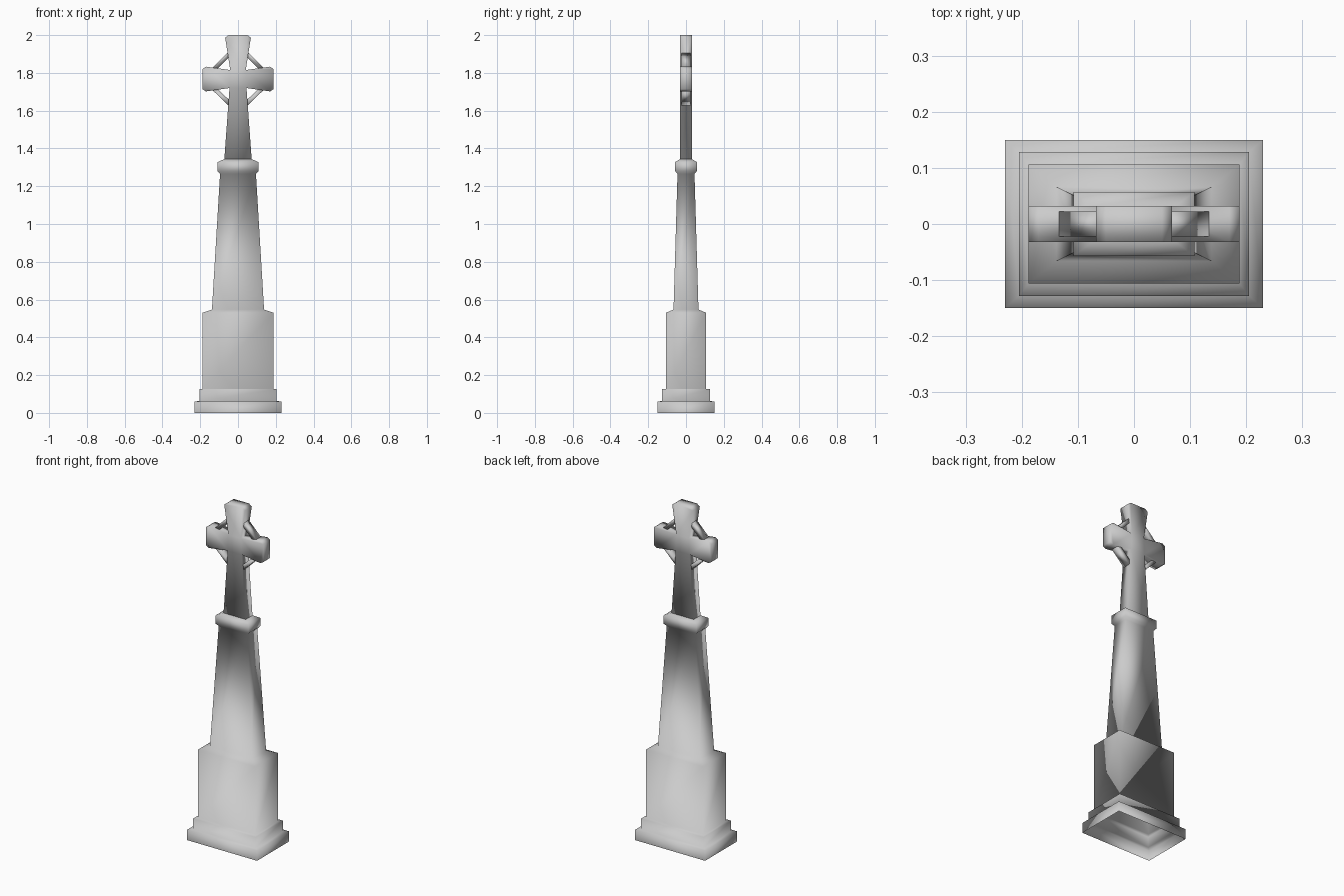
import bpy
import bmesh
from mathutils import Vector

cube = bpy.data.objects.get("Cube")
if cube:
    bpy.data.objects.remove(cube, do_unlink=True)

# Single stone colour
stone = bpy.data.materials.new("grey stone")
stone.use_nodes = True
stone.diffuse_color = (0.6, 0.6, 0.6, 1)
bsdf = next(n for n in stone.node_tree.nodes if n.type == 'BSDF_PRINCIPLED')
bsdf.inputs["Base Color"].default_value = stone.diffuse_color
bsdf.inputs["Roughness"].default_value = 0.8


def finish(bm, name):
    """Turn a bmesh into a soft-shaded stone object."""
    bmesh.ops.recalc_face_normals(bm, faces=bm.faces)
    for face in bm.faces:
        face.smooth = True
    mesh = bpy.data.meshes.new(name)
    bm.to_mesh(mesh)
    bm.free()
    mesh.materials.append(stone)
    obj = bpy.data.objects.new(name, mesh)
    bpy.context.collection.objects.link(obj)
    return obj


def slab(polygons, name, depth):
    """Extrude flat polygons in the xz plane to a slab centred on y."""
    bm = bmesh.new()
    for poly in polygons:
        bm.faces.new([bm.verts.new((x, -depth / 2, z)) for x, z in poly])
    bmesh.ops.remove_doubles(bm, verts=bm.verts, dist=0.0005)
    made = bmesh.ops.extrude_face_region(bm, geom=bm.faces[:], use_keep_orig=True)
    moved = [g for g in made["geom"] if isinstance(g, bmesh.types.BMVert)]
    bmesh.ops.translate(bm, verts=moved, vec=Vector((0, depth, 0)))
    return finish(bm, name)


# Stepped base, block, tapered shaft and collar: one hollow shell
# (half width, half depth, height) of each rectangular ring
rings = [
    (0.23, 0.15, 0), (0.23, 0.15, 0.06),
    (0.205, 0.128, 0.063), (0.205, 0.128, 0.125),
    (0.188, 0.106, 0.127), (0.188, 0.106, 0.53),
    (0.138, 0.066, 0.547), (0.095, 0.045, 1.265),
    (0.108, 0.057, 1.28), (0.108, 0.057, 1.328),
    (0.074, 0.032, 1.343),
]
bm = bmesh.new()
previous = None
for w, d, z in rings:
    ring = [bm.verts.new((sx * w, sy * d, z))
            for sx, sy in ((-1, -1), (1, -1), (1, 1), (-1, 1))]
    if previous:
        for i in range(4):
            j = (i + 1) % 4
            bm.faces.new((previous[i], previous[j], ring[j], ring[i]))
    previous = ring
bm.faces.new(previous)
finish(bm, "pedestal_and_shaft")

# Cross: stem, centre, flared head and two flared arms
low, high = 1.72, 1.815
centre = [(-0.045, low), (0.045, low), (0.041, high), (-0.041, high)]
stem = [(-0.073, 1.335), (0.073, 1.335), centre[1], centre[0]]
head = [centre[3], centre[2], (0.068, 1.986), (0.05, 2.0),
        (-0.05, 2.0), (-0.068, 1.986)]
arm = [centre[1], (0.17, 1.702), (0.188, 1.714),
       (0.188, 1.82), (0.17, 1.833), centre[2]]
left_arm = [(-x, z) for x, z in reversed(arm)]
slab([stem, centre, head, arm, left_arm], "cross", 0.064)

# Diagonal struts between the arms, head and stem
upper = [(0.14, 1.822), (0.042, 1.92), (0.042, 1.89), (0.11, 1.82)]
lower = [(0.14, 1.714), (0.042, 1.618), (0.042, 1.652), (0.11, 1.716)]
for side, sign in (("left", 1), ("right", -1)):
    for level, shape in (("upper", upper), ("lower", lower)):
        slab([[(sign * x, z) for x, z in shape]],
             f"{side}_{level}_strut", 0.045)
